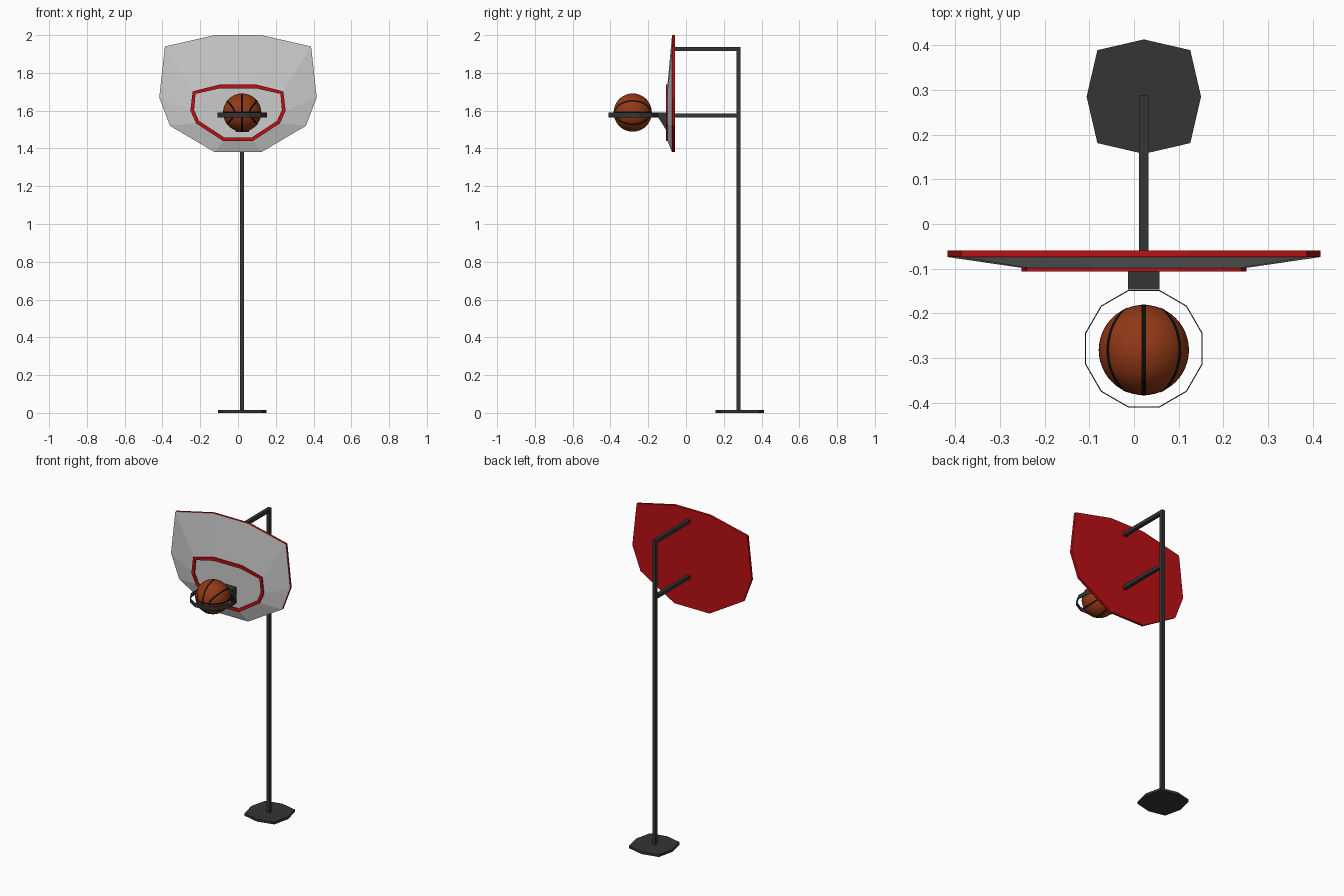
import bpy, bmesh, math
from mathutils import Vector

cube = bpy.data.objects.get("Cube")
if cube:
    bpy.data.objects.remove(cube, do_unlink=True)


def material(name, r, g, b):
    m = bpy.data.materials.new(name)
    m.use_nodes = True
    m.diffuse_color = (r, g, b, 1)
    m.node_tree.nodes["Principled BSDF"].inputs["Base Color"].default_value = (r, g, b, 1)
    return m


STEEL = material("dark steel", 0.035, 0.035, 0.035)
GREY = material("board grey", 0.6, 0.6, 0.6)
RED = material("board red", 0.5, 0.005, 0.007)
ORANGE = material("ball orange", 0.29, 0.04, 0.008)
BLACK = material("seam black", 0.004, 0.004, 0.004)

CX = 0.022          # centre line of pole, rim and ball
POLE_Y = 0.278
HALF = 0.011        # half the thickness of the tubing


def finish(name, bm, *mats):
    mesh = bpy.data.meshes.new(name)
    bm.to_mesh(mesh)
    bm.free()
    for m in mats:
        mesh.materials.append(m)
    ob = bpy.data.objects.new(name, mesh)
    bpy.context.collection.objects.link(ob)
    return ob


def prism(name, points, offset, mat):
    """Extrude a flat outline along an offset."""
    bm = bmesh.new()
    face = bm.faces.new([bm.verts.new(p) for p in points])
    ext = bmesh.ops.extrude_face_region(bm, geom=[face], use_keep_orig=True)
    moved = [v for v in ext["geom"] if isinstance(v, bmesh.types.BMVert)]
    bmesh.ops.translate(bm, verts=moved, vec=offset)
    bmesh.ops.recalc_face_normals(bm, faces=bm.faces)
    return finish(name, bm, mat)


def box(name, x0, x1, y0, y1, z0, z1, mat):
    base = [(x0, y0, z0), (x1, y0, z0), (x1, y1, z0), (x0, y1, z0)]
    return prism(name, base, (0, 0, z1 - z0), mat)


# Foot plate: octagon with longer diagonals
foot = []
for i in range(8):
    r = 0.147 if i % 2 else 0.128
    a = i * math.pi / 4
    foot.append((CX + r * math.cos(a), 0.285 + r * math.sin(a), 0))
prism("foot_plate", foot, (0, 0, 0.015), STEEL)

# Pole and the two arms holding the board
box("pole", CX - HALF, CX + HALF, POLE_Y - HALF, POLE_Y + HALF, 0.015, 1.938, STEEL)
for name, z in (("upper_arm", 1.927), ("lower_arm", 1.575)):
    box(name, CX - HALF, CX + HALF, -0.06, POLE_Y + HALF, z - HALF, z + HALF, STEEL)


# Backboard: red slab, sloped grey front, raised red target frame
def mirrored(half):
    return half + [(-x, z) for x, z in reversed(half)]


outline = mirrored([(0.123, 2.0), (0.387, 1.94), (0.417, 1.67), (0.36, 1.52), (0.123, 1.38)])
target = mirrored([(0.098, 1.738), (0.24, 1.702), (0.252, 1.60), (0.222, 1.533), (0.08, 1.44)])

bm = bmesh.new()
rings = [[bm.verts.new((x, y, z)) for x, z in pts]
         for pts, y in ((outline, -0.059), (outline, -0.074), (target, -0.098))]
count = len(outline)
bm.faces.new(rings[0]).material_index = 1
centre = bm.faces.new(rings[2])
for level in range(2):
    a, b = rings[level], rings[level + 1]
    for i in range(count):
        j = (i + 1) % count
        bm.faces.new((a[i], a[j], b[j], b[i])).material_index = 1 - level
bmesh.ops.recalc_face_normals(bm, faces=bm.faces)
frame = bmesh.ops.inset_region(bm, faces=[centre], thickness=0.02)["faces"]
for f in frame:
    f.material_index = 1
ext = bmesh.ops.extrude_face_region(bm, geom=frame)
moved = [v for v in ext["geom"] if isinstance(v, bmesh.types.BMVert)]
bmesh.ops.translate(bm, verts=moved, vec=(0, -0.008, 0))
for v in moved:
    for f in v.link_faces:
        f.material_index = 1
bmesh.ops.recalc_face_normals(bm, faces=bm.faces)
finish("backboard", bm, GREY, RED)

# Wedge bracket between board and rim
RIM_Y, RIM_LOW, RIM_TOP = -0.279, 1.564, 1.59
wedge = [(-0.147, RIM_TOP), (-0.097, RIM_TOP), (-0.097, 1.485), (-0.147, RIM_LOW)]
prism("rim_bracket", [(CX - 0.035, y, z) for y, z in wedge], (0.07, 0, 0), STEEL)

# Rim: thin twelve-sided band
bm = bmesh.new()
loops = []
for r, z in ((0.136, RIM_LOW), (0.136, RIM_TOP), (0.1335, RIM_TOP), (0.1335, RIM_LOW)):
    angles = [(i + 0.5) * math.pi / 6 for i in range(12)]
    loops.append([bm.verts.new((CX + r * math.cos(a), RIM_Y + r * math.sin(a), z)) for a in angles])
for k in range(4):
    a, b = loops[k], loops[(k + 1) % 4]
    for i in range(12):
        j = (i + 1) % 12
        bm.faces.new((a[i], a[j], b[j], b[i]))
bmesh.ops.recalc_face_normals(bm, faces=bm.faces)
finish("rim", bm, STEEL)

# Ball
BALL = Vector((CX, -0.282, 1.59))
R = 0.101
bpy.ops.mesh.primitive_uv_sphere_add(segments=48, ring_count=24, radius=R, location=BALL)
ball = bpy.context.object
ball.name = "ball"
ball.data.materials.append(ORANGE)
bpy.ops.object.shade_smooth()


# Ball seams: ribbons lying on the sphere
def seam(name, path, steps=72, width=0.05):
    bm = bmesh.new()
    dirs = [path(2 * math.pi * i / steps).normalized() for i in range(steps)]
    pairs = []
    for i, d in enumerate(dirs):
        side = d.cross(dirs[(i + 1) % steps] - dirs[i - 1]).normalized()
        pairs.append([bm.verts.new((d + s * width * side).normalized() * (R + 0.0008))
                      for s in (-1, 1)])
    for i in range(steps):
        a, b = pairs[i - 1], pairs[i]
        f = bm.faces.new((a[0], b[0], b[1], a[1]))
        f.normal_update()
        if f.normal.dot(f.calc_center_median()) < 0:
            f.normal_flip()
        f.smooth = True
    finish(name, bm, BLACK).location = BALL


def side_loop(sign):
    def path(t):
        y, z = 0.92 * math.cos(t), 0.61 * math.sin(t)
        return Vector((sign * math.sqrt(1 - y * y - z * z), y, z))
    return path


seam("ball_seam_upright", lambda t: Vector((0, math.cos(t), math.sin(t))))
seam("ball_seam_level", lambda t: Vector((math.cos(t), math.sin(t), 0)))
seam("ball_seam_left", side_loop(1))
seam("ball_seam_right", side_loop(-1))
